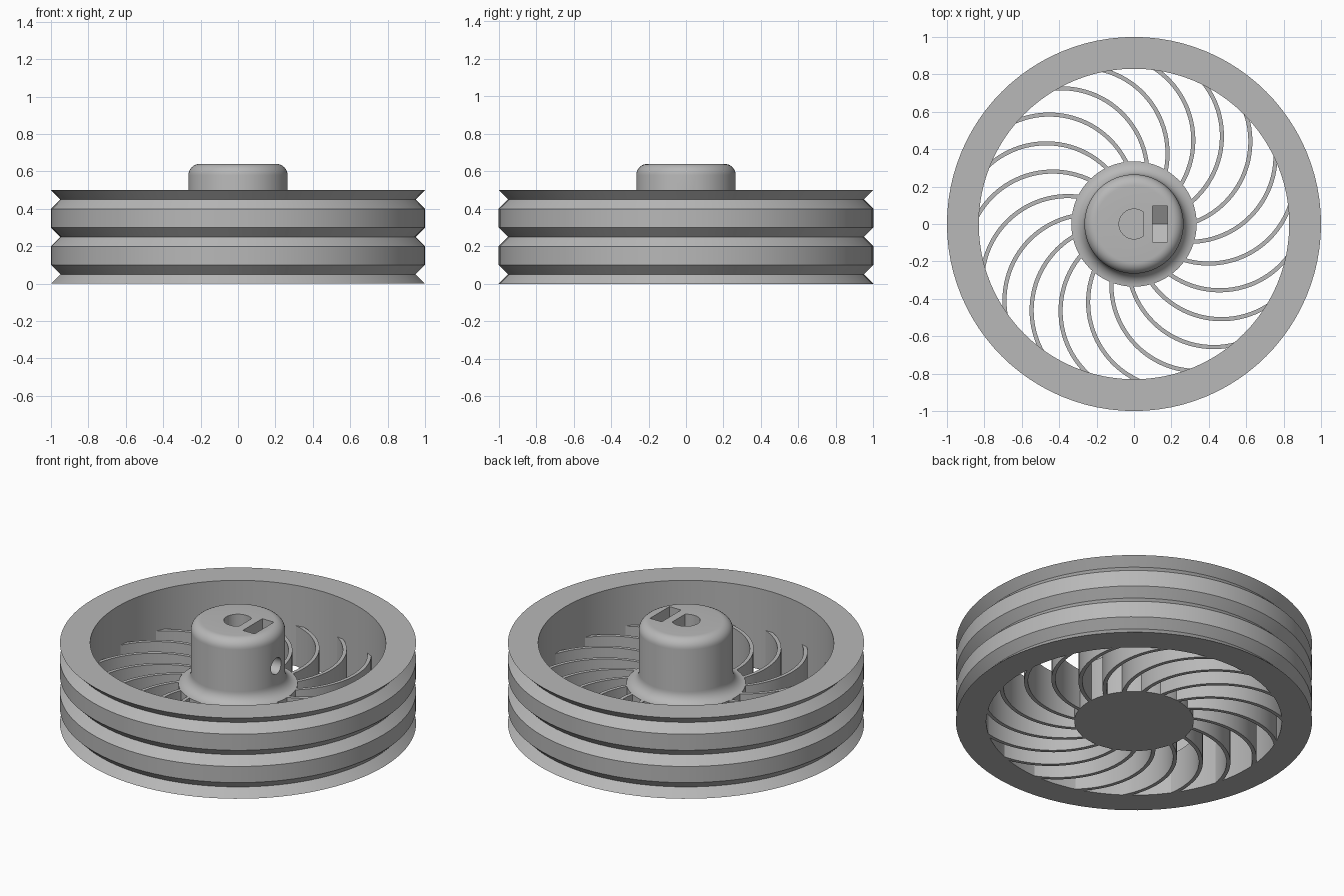
import bpy, bmesh
from math import cos, sin, pi, acos, atan2, radians
from mathutils import Vector, Matrix

if "Cube" in bpy.data.objects:
    bpy.data.objects.remove(bpy.data.objects["Cube"])

gray = bpy.data.materials.new("plain gray")
gray.use_nodes = True
COLOUR = (0.48, 0.48, 0.48, 1)
gray.diffuse_color = COLOUR
gray.node_tree.nodes["Principled BSDF"].inputs["Base Color"].default_value = COLOUR


def finish(name, bm):
    """Turn a bmesh into a named, smooth-shaded object."""
    bmesh.ops.remove_doubles(bm, verts=bm.verts, dist=1e-5)
    bmesh.ops.recalc_face_normals(bm, faces=bm.faces)
    mesh = bpy.data.meshes.new(name)
    bm.to_mesh(mesh)
    bm.free()
    mesh.materials.append(gray)
    obj = bpy.data.objects.new(name, mesh)
    bpy.context.collection.objects.link(obj)
    smooth(obj)
    return obj


def smooth(obj):
    bpy.ops.object.select_all(action='DESELECT')
    obj.select_set(True)
    bpy.context.view_layer.objects.active = obj
    bpy.ops.object.shade_smooth_by_angle(angle=radians(30))


def revolve(name, profile, closed, steps=96):
    """Spin an (r, z) profile around the vertical axis."""
    bm = bmesh.new()
    verts = [bm.verts.new((r, 0, z)) for r, z in profile]
    pairs = list(zip(verts, verts[1:])) + ([(verts[-1], verts[0])] if closed else [])
    edges = [bm.edges.new(p) for p in pairs]
    bmesh.ops.spin(bm, geom=verts + edges, cent=(0, 0, 0), axis=(0, 0, 1),
                   angle=2 * pi, steps=steps, use_merge=True)
    return finish(name, bm)


def prism(name, outline, low, high, matrix=Matrix()):
    """Extrude a 2D outline from low to high, then place it."""
    bm = bmesh.new()
    face = bm.faces.new([bm.verts.new((x, y, low)) for x, y in outline])
    new = bmesh.ops.extrude_face_region(bm, geom=[face])["geom"]
    moved = [v for v in new if isinstance(v, bmesh.types.BMVert)]
    bmesh.ops.translate(bm, verts=moved, vec=(0, 0, high - low))
    bm.transform(matrix)
    return finish(name, bm)


def arc(cx, cy, r, start, end, n):
    return [(cx + r * cos(start + (end - start) * i / n),
             cy + r * sin(start + (end - start) * i / n)) for i in range(n + 1)]


# Rim with three V grooves around the outside
groove = [(1, 0), (0.95, 0.05), (1, 0.1), (1, 0.2), (0.95, 0.25),
          (1, 0.3), (1, 0.4), (0.95, 0.45), (1, 0.5)]
revolve("rim", groove + [(0.83, 0.5), (0.83, 0)], True)

# Hub with a flared foot and a rounded top
FOOT, BODY, TOP, DECK = 0.335, 0.265, 0.64, 0.25
flare = arc(FOOT, DECK + FOOT - BODY, FOOT - BODY, -pi / 2, -pi, 8)
crown = arc(BODY - 0.06, TOP - 0.06, 0.06, 0, pi / 2, 8)
hub = revolve("hub", [(0, 0), (FOOT, 0)] + flare + crown + [(0, TOP)], False)

# Hub cut-outs: D-shaped shaft bore, pointed nut slot, screw hole
sideways = Matrix(((0, 0, 1, 0), (1, 0, 0, 0), (0, 1, 0, 0), (0, 0, 0, 1)))
flat = acos(0.05 / 0.08)
bore = arc(0, 0, 0.08, flat, 2 * pi - flat, 32)
slot = [(0, 0.317), (0.095, 0.372), (0.095, 0.8), (-0.095, 0.8), (-0.095, 0.372)]
hole = arc(0, 0.427, 0.05, 0, 2 * pi, 32)[:-1]
cutters = [prism("bore_cutter", bore, 0.1, 0.8),
           prism("slot_cutter", slot, 0.1, 0.18, sideways),
           prism("hole_cutter", hole, 0.02, 0.4, sideways)]
for cutter in cutters:
    cut = hub.modifiers.new(cutter.name, 'BOOLEAN')
    cut.operation, cut.solver, cut.object = 'DIFFERENCE', 'EXACT', cutter
    bpy.context.view_layer.objects.active = hub
    bpy.ops.object.modifier_apply(modifier=cut.name)
    bpy.data.objects.remove(cutter)
smooth(hub)

# Curved spokes: thin arcs from the hub foot to the rim
SPOKES, ORBIT, BEND, THICK = 19, 0.47, 0.46, 0.022


def sweep_angle(reach):
    """Angle about the arc centre at which the spoke lies at this wheel radius."""
    return acos((reach ** 2 - ORBIT ** 2 - BEND ** 2) / (2 * ORBIT * BEND))


inner, outer = -sweep_angle(0.32), -sweep_angle(0.845)
outline = (arc(ORBIT, 0, BEND + THICK / 2, inner, outer, 24)
           + arc(ORBIT, 0, BEND - THICK / 2, outer, inner, 24))
first = prism("spoke_1", outline, 0, DECK)
for i in range(SPOKES):
    spoke = first if i == 0 else first.copy()
    spoke.name = f"spoke_{i + 1}"
    spoke.rotation_euler.z = radians(183.5) + 2 * pi * i / SPOKES
    if i:
        bpy.context.collection.objects.link(spoke)
